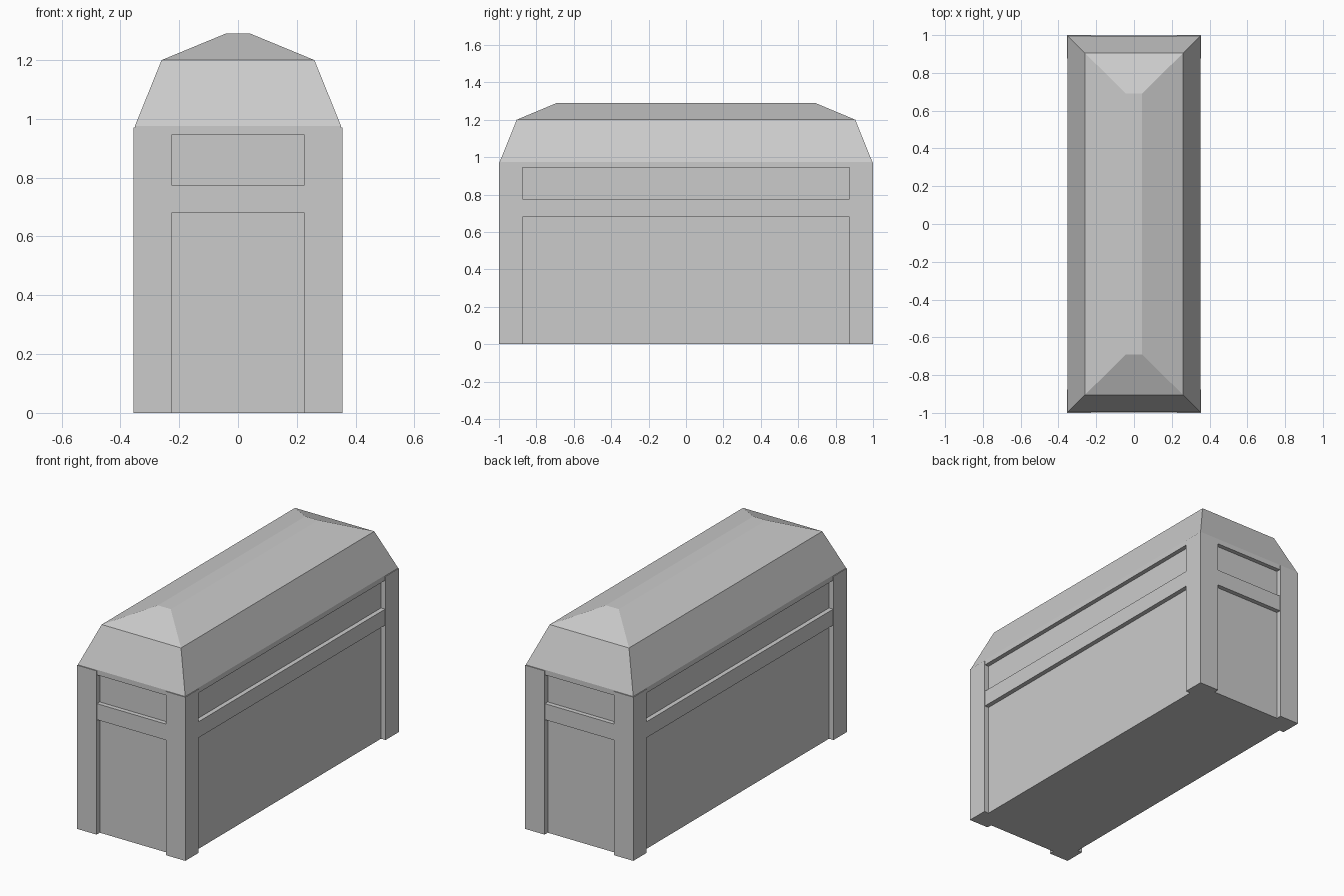
import bpy
import bmesh

cube = bpy.data.objects.get("Cube")
if cube:
    bpy.data.objects.remove(cube, do_unlink=True)

grey = bpy.data.materials.new("plain grey")
grey.use_nodes = True
GREY = (0.6, 0.6, 0.6, 1)
grey.diffuse_color = GREY
grey.node_tree.nodes["Principled BSDF"].inputs["Base Color"].default_value = GREY


def make_object(name, bm):
    bmesh.ops.recalc_face_normals(bm, faces=bm.faces)
    mesh = bpy.data.meshes.new(name)
    bm.to_mesh(mesh)
    bm.free()
    mesh.materials.append(grey)
    obj = bpy.data.objects.new(name, mesh)
    bpy.context.collection.objects.link(obj)
    return obj


def stacked_rings(name, rings):
    """Solid through centred rectangles given as (half width, half length, height)."""
    bm = bmesh.new()
    loops = [[bm.verts.new((sx * hx, sy * hy, z))
              for sx, sy in ((-1, -1), (1, -1), (1, 1), (-1, 1))]
             for hx, hy, z in rings]
    for low, high in zip(loops, loops[1:]):
        for i in range(4):
            j = (i + 1) % 4
            bm.faces.new((low[i], low[j], high[j], high[i]))
    bm.faces.new(loops[0][::-1])
    bm.faces.new(loops[-1])
    return make_object(name, bm)


def corner_post(name, sx, sy, height):
    """L-shaped post wrapping one corner of the walls."""
    outline = [(0.355, 1.0), (0.227, 1.0), (0.227, 0.97),
               (0.325, 0.97), (0.325, 0.875), (0.355, 0.875)]
    bm = bmesh.new()
    base = bm.faces.new([bm.verts.new((sx * x, sy * y, 0)) for x, y in outline])
    top = bmesh.ops.extrude_face_region(bm, geom=[base])["geom"]
    bmesh.ops.translate(bm, vec=(0, 0, height),
                        verts=[v for v in top if isinstance(v, bmesh.types.BMVert)])
    if base.is_valid and len(bm.faces) < 8:
        bm.faces.new([v for v in base.verts])
    return make_object(name, bm)


# Recessed walls
stacked_rings("walls", [(0.325, 0.97, 0), (0.325, 0.97, 0.96)])

# Rail around the middle of the walls
stacked_rings("middle_rail", [(0.352, 0.997, 0.68), (0.352, 0.997, 0.775)])

# Two-pitch hipped roof with its upright eave band
stacked_rings("roof", [(0.351, 0.996, 0.945), (0.351, 0.996, 0.975),
                       (0.26, 0.905, 1.2), (0.042, 0.69, 1.29)])

# Corner posts
for sx, side in ((1, "left"), (-1, "right")):
    for sy, end in ((-1, "front"), (1, "back")):
        corner_post(f"{end}_{side}_post", sx, sy, 0.97)
